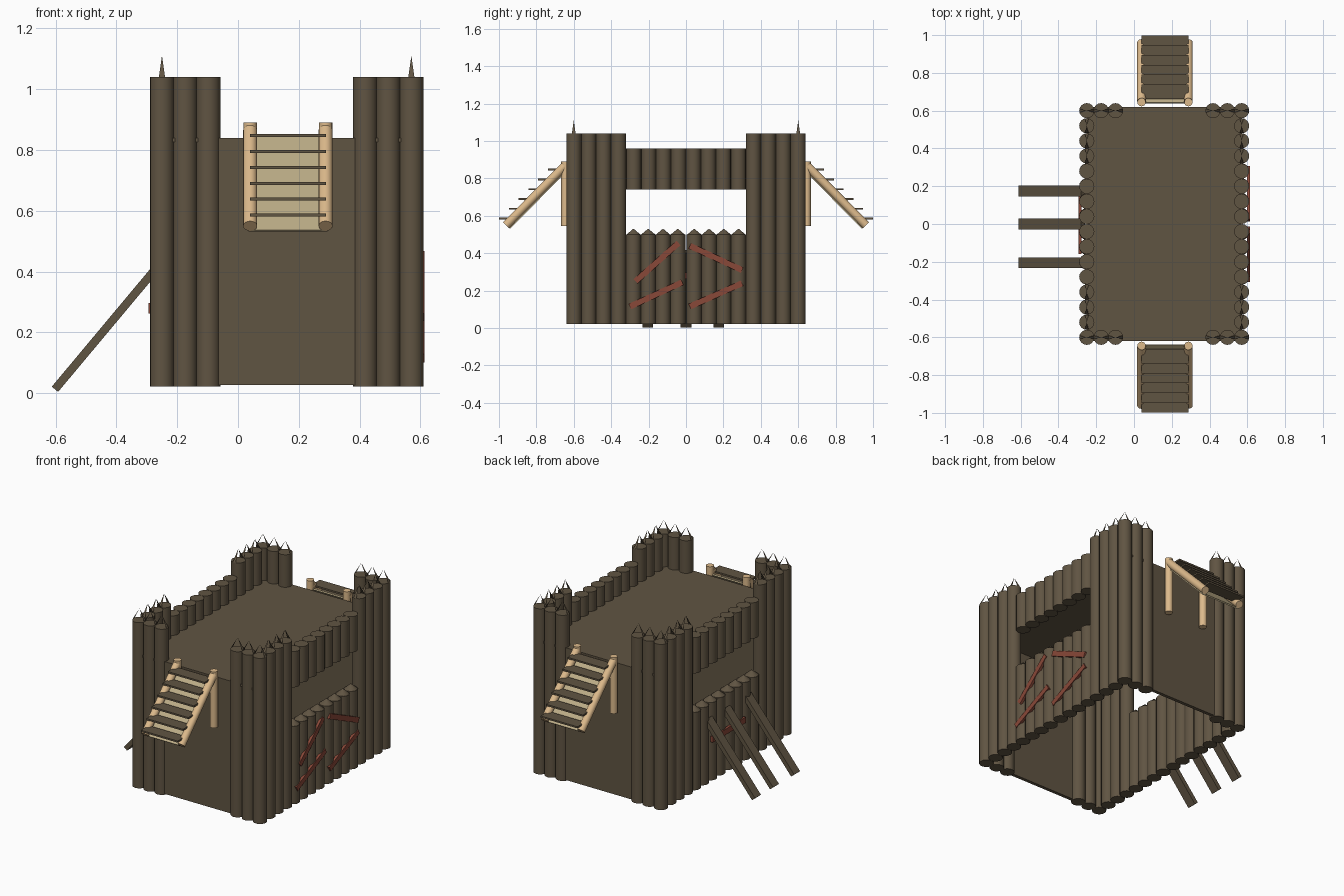
import bpy, bmesh, math
from mathutils import Vector, Matrix

if "Cube" in bpy.data.objects:
    bpy.data.objects.remove(bpy.data.objects["Cube"])


def mat(name, rgb):
    m = bpy.data.materials.new(name)
    m.diffuse_color = (*rgb, 1)
    m.use_nodes = True
    m.node_tree.nodes["Principled BSDF"].inputs["Base Color"].default_value = m.diffuse_color
    return m


BROWN = mat("dark_wood", (0.117, 0.089, 0.055))
TAN = mat("light_wood", (0.72, 0.49, 0.26))
SHEET = mat("pale_board", (0.50, 0.41, 0.24))
RED = mat("red_wood", (0.25, 0.065, 0.04))


def rod(bm, a, b, r, r2=None, n=16):
    """Cylinder or cone between two points."""
    a, b = Vector(a), Vector(b)
    d = b - a
    rot = d.to_track_quat('Z', 'Y').to_matrix().to_4x4()
    bmesh.ops.create_cone(bm, cap_ends=True, segments=n, radius1=r,
                          radius2=r if r2 is None else r2, depth=d.length,
                          matrix=Matrix.Translation((a + b) / 2) @ rot)


def box(bm, c, size, rx=0, ry=0):
    m = (Matrix.Translation(c) @ Matrix.Rotation(rx, 4, 'X')
         @ Matrix.Rotation(ry, 4, 'Y') @ Matrix.Diagonal((*size, 1)))
    bmesh.ops.create_cube(bm, size=1, matrix=m)


def finish(name, bm, material):
    me = bpy.data.meshes.new(name)
    bm.to_mesh(me)
    bm.free()
    o = bpy.data.objects.new(name, me)
    me.materials.append(material)
    bpy.context.collection.objects.link(o)
    bpy.ops.object.select_all(action='DESELECT')
    o.select_set(True)
    bpy.context.view_layer.objects.active = o
    bpy.ops.object.shade_smooth_by_angle(angle=math.radians(35))
    return o


XL, XR, YE = -0.25, 0.57, 0.60
R = 0.04

# corner towers: L-shaped rows of logs, each with a thin split spike on top
for sx, x0 in ((1, XL), (-1, XR)):
    for sy in (-1, 1):
        logs, spikes = bmesh.new(), bmesh.new()
        row = [(x0 + sx * 0.076 * i, sy * YE, (1, 0)) for i in range(3)]
        row += [(x0, sy * (YE - 0.08 * i), (0, 1)) for i in range(1, 4)]
        for x, y, (dx, dy) in row:
            rod(logs, (x, y, 0.022), (x, y, 1.04), R)
            for s in (-1, 1):
                bx, by = x + s * dx * 0.039, y + s * dy * 0.039
                spikes.faces.new([spikes.verts.new(p) for p in (
                    (bx - s * dy * -0.01, by + s * dx * -0.01, 1.04),
                    (bx + s * dy * -0.01, by - s * dx * -0.01, 1.04),
                    (x, y, 1.11))])
        tag = ("left" if sx > 0 else "right") + ("_front" if sy < 0 else "_back")
        finish("tower_logs_" + tag, logs, BROWN)
        finish("tower_spikes_" + tag, spikes, BROWN)

# side walls: pointed gate logs below, hanging parapet logs above the window
for side, x in (("left", XL), ("right", XR)):
    gate, parapet = bmesh.new(), bmesh.new()
    for s in (-1, 1):
        for i in range(4):
            y = s * (0.044 + 0.079 * i)
            rod(gate, (x, y, 0.022), (x, y, 0.50), R)
            rod(gate, (x, y, 0.498), (x, y, 0.53), R, 0.002)
    for i in range(8):
        y = -0.28 + 0.08 * i
        rod(parapet, (x, y, 0.74), (x, y, 0.96), R)
    finish("gate_logs_" + side, gate, BROWN)
    finish("parapet_logs_" + side, parapet, BROWN)

# deck
bm = bmesh.new()
box(bm, ((XL + XR) / 2, 0, 0.833), (XR - XL, 1.24, 0.014))
finish("deck", bm, BROWN)

# red braces on the right gate: (y, z) ends
bm = bmesh.new()
for (ya, za), (yb, zb) in (((-0.27, 0.25), (-0.04, 0.455)), ((0.02, 0.44), (0.30, 0.31)),
                           ((-0.30, 0.115), (-0.02, 0.245)), ((0.02, 0.115), (0.30, 0.24))):
    box(bm, (0.605, (ya + yb) / 2, (za + zb) / 2),
        (0.016, math.hypot(yb - ya, zb - za), 0.032), rx=math.atan2(zb - za, yb - ya))
finish("gate_braces", bm, RED)

# red crossbar on the left gate
bm = bmesh.new()
box(bm, (-0.287, 0, 0.28), (0.016, 0.32, 0.035))
finish("gate_crossbar", bm, RED)

# leaning beams on the left side
bm = bmesh.new()
a, b = Vector((-0.602, 0, 0.013)), Vector((-0.27, 0, 0.41))
for y in (-0.205, 0.0, 0.175):
    c = (a + b) / 2
    box(bm, (c.x, y, c.z), ((b - a).length, 0.057, 0.027),
        ry=-math.atan2(b.z - a.z, b.x - a.x))
finish("leaning_beams", bm, BROWN)

# end walls and stairs, front and back
for s, tag in ((-1, "front"), (1, "back")):
    bm = bmesh.new()
    box(bm, (0.163, s * 0.61, 0.432), (0.455, 0.02, 0.81))
    finish("end_wall_" + tag, bm, BROWN)

    # posts and sloping rails
    bm = bmesh.new()
    for x in (0.04, 0.288):
        rod(bm, (x, s * 0.645, 0.545), (x, s * 0.645, 0.89), 0.022)
        rod(bm, (x, s * 0.65, 0.865), (x, s * 0.962, 0.55), 0.023)
    finish("stair_rails_" + tag, bm, TAN)

    # board below the treads
    bm = bmesh.new()
    box(bm, (0.164, s * 0.792, 0.687), (0.26, 0.43, 0.008), rx=-s * math.atan2(0.315, 0.312))
    finish("stair_board_" + tag, bm, SHEET)

    # treads
    bm = bmesh.new()
    for i in range(6):
        z = 0.847 - 0.0522 * i
        box(bm, (0.164, s * (0.70 + 0.0522 * i), z), (0.25, 0.076, 0.01))
    finish("stair_treads_" + tag, bm, BROWN)
